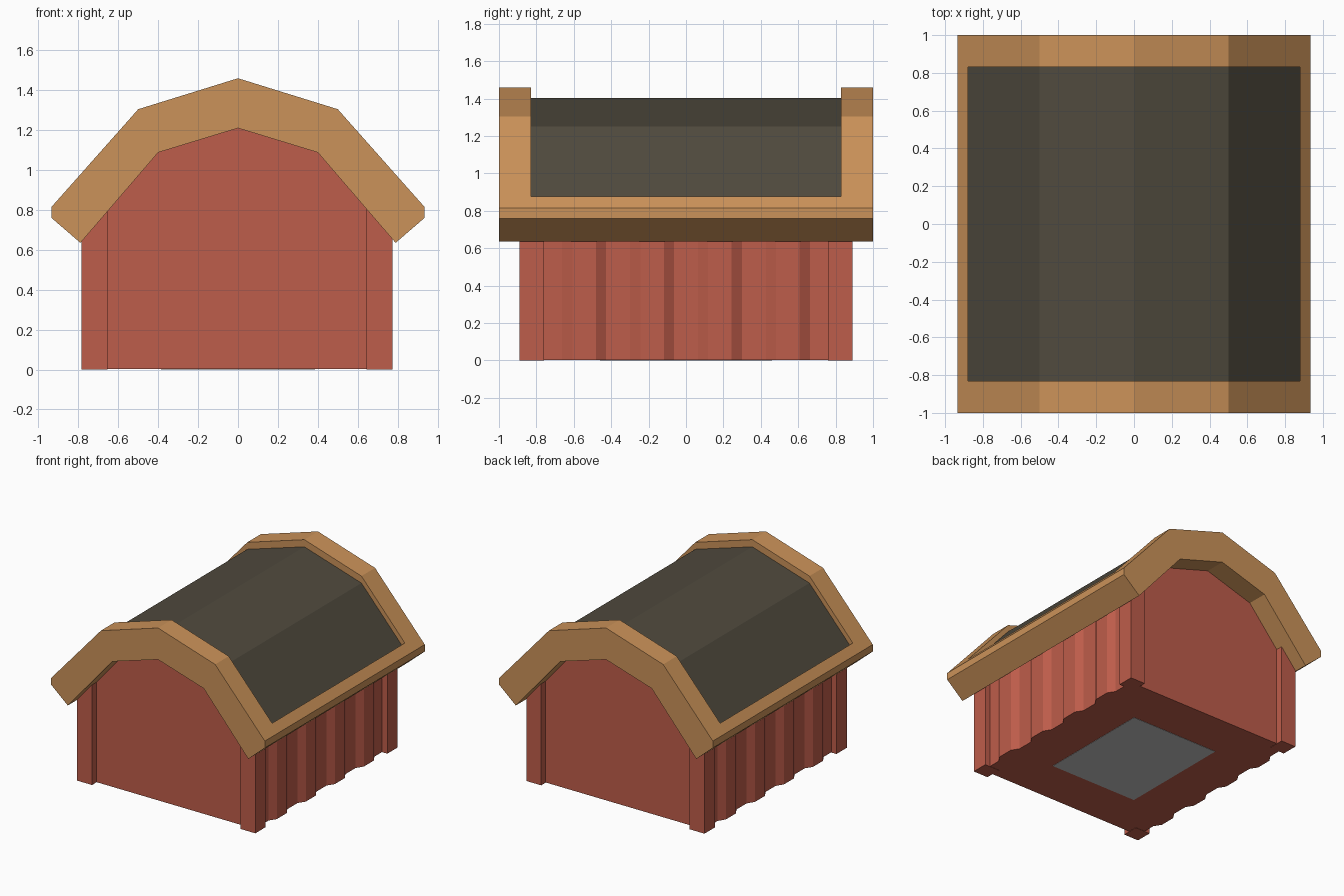
import bpy
import bmesh
from mathutils import Vector

cube = bpy.data.objects.get("Cube")
if cube:
    bpy.data.objects.remove(cube, do_unlink=True)


def material(name, rgb):
    m = bpy.data.materials.new(name)
    m.use_nodes = True
    m.diffuse_color = (*rgb, 1)
    bsdf = next(n for n in m.node_tree.nodes if n.type == 'BSDF_PRINCIPLED')
    bsdf.inputs["Base Color"].default_value = (*rgb, 1)
    bsdf.inputs["Roughness"].default_value = 0.8
    return m


RED = material("barn red", (0.515, 0.109, 0.069))
TAN = material("tan wood", (0.60, 0.29, 0.10))
DARK = material("dark roofing", (0.080, 0.069, 0.048))
GREY = material("grey floor", (0.55, 0.55, 0.55))


def prism(name, points, start, end, mat, axis='y'):
    """Extrude a flat outline: (x, z) along y, or (x, y) along z."""
    bm = bmesh.new()
    if axis == 'y':
        verts = [bm.verts.new((a, start, b)) for a, b in points]
        step = Vector((0, end - start, 0))
    else:
        verts = [bm.verts.new((a, b, start)) for a, b in points]
        step = Vector((0, 0, end - start))
    face = bm.faces.new(verts)
    new = bmesh.ops.extrude_face_region(bm, geom=[face])["geom"]
    bmesh.ops.translate(bm, vec=step,
                        verts=[v for v in new if isinstance(v, bmesh.types.BMVert)])
    bmesh.ops.recalc_face_normals(bm, faces=bm.faces)
    mesh = bpy.data.meshes.new(name)
    bm.to_mesh(mesh)
    bm.free()
    mesh.materials.append(mat)
    obj = bpy.data.objects.new(name, mesh)
    bpy.context.collection.objects.link(obj)
    return obj


def mirrored(half):
    """Close a half outline that starts on the centre line, by mirroring in x."""
    return half + [(-x, z) for x, z in reversed(half) if x > 0]


def arch(outer, inner):
    """Outline between an outer and an inner half profile, both from the centre."""
    left_outer = [(-x, z) for x, z in reversed(outer[1:])]
    left_inner = [(-x, z) for x, z in inner[1:]]
    return left_outer + outer + inner[:0:-1] + [inner[0]] + left_inner


OUTER = [(0, 1.46), (0.5, 1.305), (0.935, 0.815), (0.935, 0.76)]
INNER = [(0, 1.21), (0.4, 1.088), (0.79, 0.635)]
SHIFT = -0.005  # the walls sit a touch off the roof centre

# Gable ends of the roof
for name, y0, y1 in (("front_gable_trim", -1, -0.83), ("back_gable_trim", 0.83, 1)):
    prism(name, arch(OUTER, INNER), y0, y1, TAN)

# Sunken roofing between the gable trims
prism("roofing", arch([(0, 1.403), (0.5, 1.25), (0.88, 0.822)],
                      [(0, 1.32), (0.46, 1.18), (0.8, 0.8)]), -0.83, 0.83, DARK)

# Eaves with a raised lip
EAVE = [(0.88, 0.877), (0.935, 0.815), (0.935, 0.76), (0.79, 0.635),
        (0.64, 0.81), (0.88, 0.81)]
for side, s in (("left", 1), ("right", -1)):
    prism(side + "_eave", [(s * x, z) for x, z in EAVE], -0.83, 0.83, TAN)

# Main walls
body = prism("walls", mirrored([(0, 1.23), (0.41, 1.10), (0.735, 0.72), (0.735, 0.002)]),
             -0.835, 0.835, RED)
body.location.x = SHIFT

# Corner posts, sloped at the top to tuck under the roof
POST = [(0.65, 0), (0.78, 0), (0.78, 0.68), (0.65, 0.83)]
for side, s in (("left", 1), ("right", -1)):
    for end, y0, y1 in (("front", -0.89, -0.76), ("back", 0.76, 0.89)):
        prism(f"{end}_{side}_post", [(s * x + SHIFT, z) for x, z in POST], y0, y1, RED)

# Four raised ribs on each side wall
RIB = [(0.72, -0.118), (0.735, -0.118), (0.77, -0.063),
       (0.77, 0.063), (0.735, 0.118), (0.72, 0.118)]
for side, s in (("left", 1), ("right", -1)):
    for i in range(4):
        yc = (i - 1.5) * 0.363
        prism(f"{side}_wall_rib_{i + 1}",
              [(s * x + SHIFT, y + yc) for x, y in RIB], 0.002, 0.70, RED, 'z')

# Floor plate
prism("floor_plate", [(-0.385, -0.46), (0.385, -0.46), (0.385, 0.46), (-0.385, 0.46)],
      0, 0.004, GREY, 'z')
